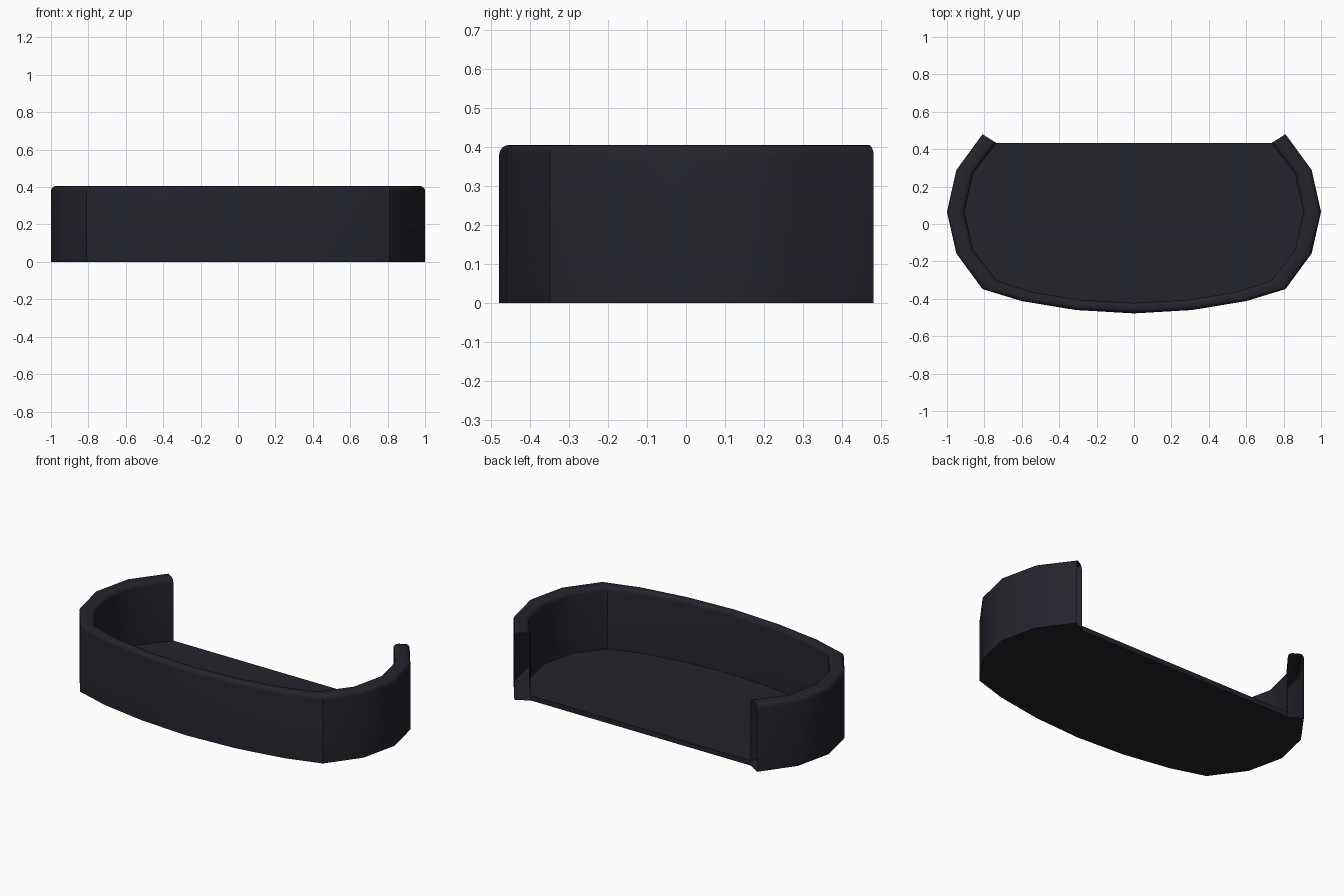
import bpy, bmesh, math
from mathutils import Vector

if "Cube" in bpy.data.objects:
    bpy.data.objects.remove(bpy.data.objects["Cube"])

# One flat dark colour
mat = bpy.data.materials.new("dark_navy")
mat.diffuse_color = (0.017, 0.017, 0.025, 1)
mat.use_nodes = True
mat.node_tree.nodes["Principled BSDF"].inputs["Base Color"].default_value = mat.diffuse_color

H, FLOOR, R, SEG = 0.405, 0.03, 0.026, 4

# Half outlines of the wall (x >= 0), front centre to open back end
outer = [(0, -.478), (.31, -.46), (.60, -.412), (.81, -.348),
         (.95, -.157), (1, .065), (.95, .288), (.81, .48)]
inner = [(0, -.422), (.29, -.405), (.54, -.365), (.735, -.303),
         (.86, -.14), (.907, .065), (.86, .27), (.735, .433)]


def mirrored(half):
    return [(-x, y) for x, y in reversed(half[1:])] + half


def section(o, i):
    """Cross-section from outer foot over the rounded rim to the inner foot."""
    o, i = Vector(o), Vector(i)
    width = (i - o).length
    d = (i - o) / width
    arc = [(R * (1 - math.cos(a)), R * (1 - math.sin(a)))
           for a in (math.pi / 2 * k / SEG for k in range(SEG + 1))]
    prof = [(0, 0)] + [(s, H - z) for s, z in arc]
    prof += [(width - s, H - z) for s, z in reversed(arc)] + [(width, FLOOR)]
    return [(*(o + d * s), z) for s, z in prof]


bm = bmesh.new()
rows = [[bm.verts.new(p) for p in section(o, i)]
        for o, i in zip(mirrored(outer), mirrored(inner))]

# Hollow wall shell, open at its two back ends
for a, b in zip(rows, rows[1:]):
    for k in range(len(a) - 1):
        bm.faces.new((a[k], b[k], b[k + 1], a[k + 1]))

# Raised inner floor
bm.faces.new([r[-1] for r in rows])

# Underside and thin back edge
l, r = [bm.verts.new((s * inner[-1][0], inner[-1][1], 0)) for s in (-1, 1)]
bm.faces.new([row[0] for row in reversed(rows)] + [l, r])
bm.faces.new((l, rows[0][-1], rows[-1][-1], r))

bmesh.ops.recalc_face_normals(bm, faces=bm.faces)
me = bpy.data.meshes.new("open_tray")
bm.to_mesh(me)
bm.free()
me.materials.append(mat)
tray = bpy.data.objects.new("open_tray", me)
bpy.context.collection.objects.link(tray)

bpy.context.view_layer.objects.active = tray
tray.select_set(True)
bpy.ops.object.shade_smooth_by_angle(angle=math.radians(30))
